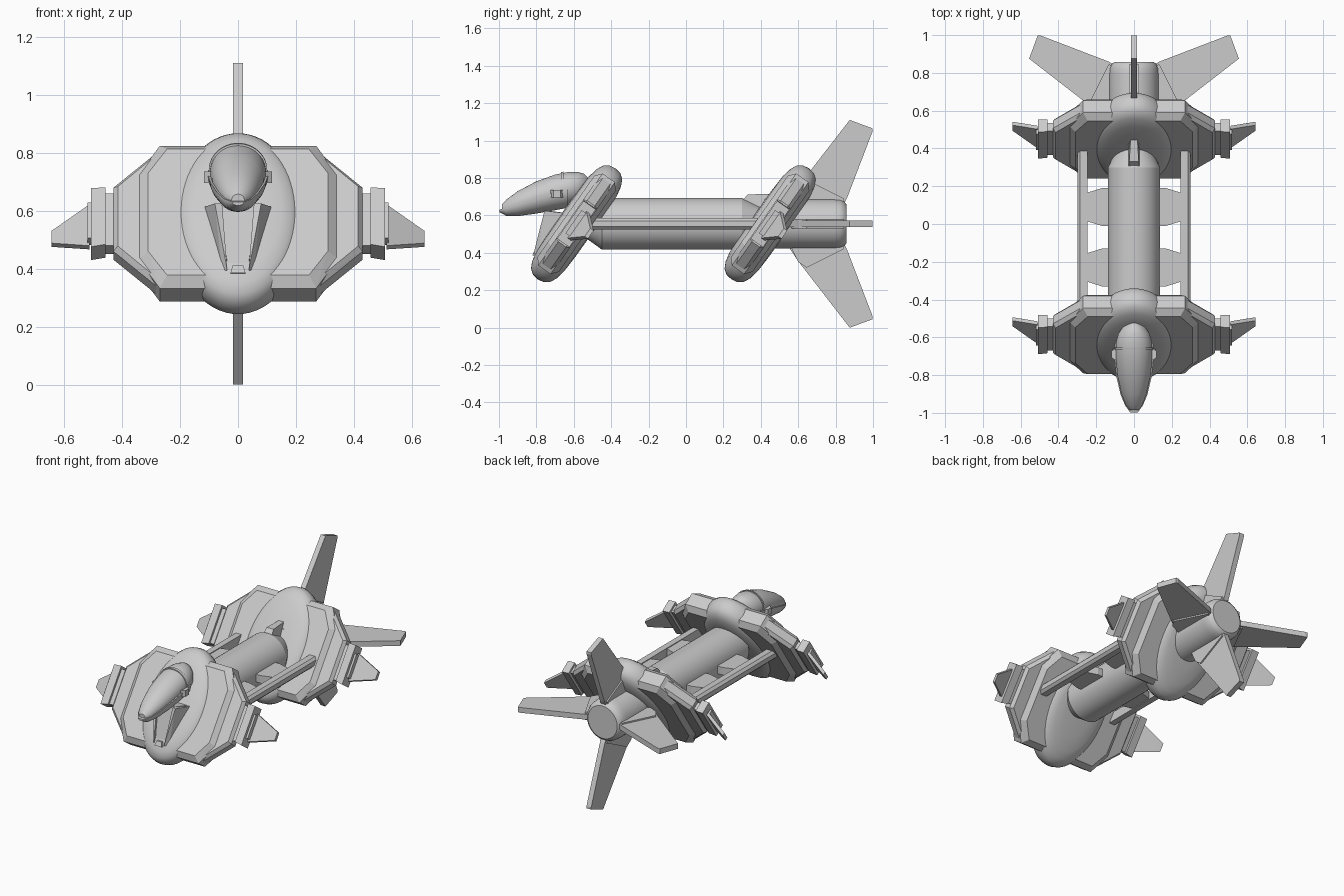
import bpy, bmesh
from math import sin, cos, pi, radians
from mathutils import Matrix, Vector

if "Cube" in bpy.data.objects:
    bpy.data.objects.remove(bpy.data.objects["Cube"])

CZ = 0.555          # height of the ship's axis


def make(name, bm, mat=None, smooth=None):
    if mat:
        bm.transform(mat)
    bmesh.ops.recalc_face_normals(bm, faces=bm.faces)
    me = bpy.data.meshes.new(name)
    bm.to_mesh(me)
    bm.free()
    ob = bpy.data.objects.new(name, me)
    bpy.context.collection.objects.link(ob)
    if smooth:
        bpy.ops.object.select_all(action='DESELECT')
        ob.select_set(True)
        bpy.context.view_layer.objects.active = ob
        bpy.ops.object.shade_smooth_by_angle(angle=radians(smooth))
    return ob


def hull(name, pts, mat=None):
    """Flat-faced convex solid around a few points."""
    bm = bmesh.new()
    for p in pts:
        bm.verts.new(p)
    bmesh.ops.convex_hull(bm, input=bm.verts)
    bmesh.ops.dissolve_limit(bm, angle_limit=0.01, verts=bm.verts, edges=bm.edges)
    return make(name, bm, mat)


def loft(name, rings, mat=None, n=48, a0=0.0, a1=2 * pi, smooth=35):
    """Skin elliptical sections (y, z, half width, half height) along y."""
    bm = bmesh.new()
    full = abs(a1 - a0 - 2 * pi) < 1e-6
    div = n if full else n - 1
    rows = []
    for y, z, rx, rz in rings:
        angs = [a0 + (a1 - a0) * i / div for i in range(n)]
        rows.append([bm.verts.new((rx * cos(a), y, z + rz * sin(a))) for a in angs])
    for r, s in zip(rows, rows[1:]):
        for i in range(n):
            j = (i + 1) % n
            bm.faces.new((r[i], r[j], s[j], s[i]))
    bm.faces.new(rows[0])
    bm.faces.new(rows[-1])
    return make(name, bm, mat, smooth)


def slab(name, outline, h, mat=None):
    """Outline in x/z, extruded to +-h along y."""
    return hull(name, [(x, s * h, z) for x, z in outline for s in (-1, 1)], mat)


def box(name, x0, x1, y0, y1, z0, z1, mat=None):
    return hull(name, [(x, y, z) for x in (x0, x1) for y in (y0, y1) for z in (z0, z1)], mat)


def hexa(x_end, x_mid, z_end, z_mid):
    return [(sx * x, sz * z) for x, z in ((x_end, z_end), (x_mid, z_mid))
            for sx in (-1, 1) for sz in (-1, 1)]


# Two tilted shield assemblies
for tag, cy in (("front", -0.585), ("rear", 0.45)):
    M = Matrix.Translation((0, cy, CZ)) @ Matrix.Rotation(radians(-35), 4, 'X')
    # smooth oval core
    half = [(0.097, 0.03), (0.096, 0.4), (0.091, 0.68), (0.08, 0.83),
            (0.062, 0.93), (0.035, 0.985), (0.0, 1.0)]
    prof = [(-y, k) for y, k in half] + [(y, k) for y, k in half[-2::-1]]
    loft(tag + "_shield_core", [(y, 0, 0.222 * k, 0.362 * k) for y, k in prof], M, 64)
    # thick chamfered plate
    pts = [(x, s * 0.04, z) for x, z in hexa(0.27, 0.345, 0.30, 0.177) for s in (-1, 1)]
    pts += [(x, s * 0.07, z) for x, z in hexa(0.245, 0.31, 0.265, 0.165) for s in (-1, 1)]
    hull(tag + "_shield_plate", pts, M)
    # thinner wide plate behind it
    pts = [(x, s * 0.025, z) for x, z in hexa(0.275, 0.43, 0.287, 0.134) for s in (-1, 1)]
    pts += [(x, s * 0.045, z) for x, z in hexa(0.27, 0.415, 0.27, 0.125) for s in (-1, 1)]
    hull(tag + "_shield_wide_plate", pts, M)
    for sx, side in ((-1, "left"), (1, "right")):
        n = tag + "_" + side
        # hinge neck, hinge block and bent-back winglet
        slab(n + "_hinge_neck", [(sx * x, z) for x in (0.42, 0.465) for z in (-0.11, 0.11)], 0.025, M)
        slab(n + "_hinge_block", [(sx * 0.457, -0.115), (sx * 0.457, 0.125),
                                  (sx * 0.507, -0.125), (sx * 0.507, 0.122)], 0.04, M)
        slab(n + "_winglet_root", [(sx * x, z) for x in (0.5, 0.52) for z in (-0.075, 0.075)], 0.02, M)
        hull(n + "_winglet", [(sx * x, y + t, z)
                              for x, y, zs in ((0.512, 0.015, (-0.09, 0.085)),
                                               (0.61, 0.068, (-0.045, 0.037)),
                                               (0.643, 0.085, (-0.03, 0.022)))
                              for z in zs for t in (-0.011, 0.011)], M)

# Fuselage: middle tube with tapered ends, rear engine tube
R = 0.1375
loft("fuselage", [(y, CZ, r, r) for y, r in
                  ((-0.53, 0.08), (-0.45, R), (0.30, R), (0.40, 0.09), (0.48, 0.09))], smooth=20)
loft("engine_tube", [(y, CZ, r, r) for y, r in
                     ((0.42, 0.132), (0.79, 0.132), (0.825, 0.129), (0.846, 0.12), (0.857, 0.105))])

# Dorsal wedge in front of the rear shield
hull("dorsal_wedge", [(s * w, y, z) for s in (-1, 1) for w, y, z in
                      ((0.033, 0.285, 0.66), (0.025, 0.33, 0.712), (0.018, 0.45, 0.715),
                       (0.033, 0.42, 0.60), (0.033, 0.30, 0.60))])

# Side rails with two struts each
for sx, side in ((-1, "left"), (1, "right")):
    hull(side + "_rail", [(sx * x, y, CZ + z) for y in (-0.55, 0.41) for x, z in
                          ((0.245, -0.03), (0.245, 0.03), (0.285, -0.03), (0.285, 0.03),
                           (0.30, -0.015), (0.30, 0.015))])
    for i, y in enumerate((0.09, -0.23)):
        hull(side + "_strut_%d" % (i + 1),
             [(sx * x, y + s * w, CZ + t) for s in (-1, 1) for t in (-0.025, 0.025)
              for x, w in ((0.11, 0.1), (0.17, 0.1), (0.25, 0.075))])

# Four tail fins around the engine tube
for i, name in enumerate(("top", "right", "bottom", "left")):
    M = Matrix.Translation((0, 0, CZ)) @ Matrix.Rotation(i * pi / 2, 4, 'Y')
    hull(name + "_tail_fin", [(s * 0.017, y, r) for s in (-1, 1) for y, r in
                              ((0.52, 0.08), (0.60, 0.2), (0.875, 0.555), (0.89, 0.55),
                               (0.998, 0.51), (0.998, 0.495), (0.86, 0.135), (0.83, 0.08))], M)
    hull(name + "_tail_fin_root", [(s * 0.026, y, r) for s in (-1, 1) for y, r in
                                   ((0.54, 0.08), (0.60, 0.205), (0.645, 0.235),
                                    (0.845, 0.135), (0.83, 0.08))], M)

# Nose pod: teardrop canopy, wider lower shell, collar band
nose = [(-0.985, 0.637, 0.022, 0.02), (-0.96, 0.645, 0.043, 0.04), (-0.9, 0.667, 0.066, 0.062),
        (-0.8, 0.701, 0.088, 0.081), (-0.7, 0.728, 0.097, 0.09), (-0.63, 0.742, 0.096, 0.09),
        (-0.58, 0.75, 0.083, 0.082), (-0.545, 0.757, 0.058, 0.066), (-0.52, 0.762, 0.025, 0.035)]
loft("nose_canopy", nose)
shell = [(-0.998, 0.63, 0.02, 0.012)] + [(y, z - 0.004, rx * 1.06 + 0.002, rz * 1.05 + 0.002)
                                        for y, z, rx, rz in nose[1:6]]
loft("nose_lower_shell", shell, n=25, a0=pi, a1=2 * pi)
loft("nose_collar", [(-0.668, 0.737, 0.101, 0.094), (-0.655, 0.74, 0.101, 0.094)])
for sx, side in ((-1, "left"), (1, "right")):
    hull(side + "_nose_pivot", [(sx * x, -0.69 + s * w, 0.715 + t) for s in (-1, 1)
                                for t in (-0.02, 0.02) for x, w in ((0.08, 0.045), (0.118, 0.018))])

# Chin wedge below the nose: centre body, side cheeks, lower tab
hull("chin_wedge", [(s * w, y, z) for s in (-1, 1) for w, y, z in
                    ((0.065, -0.735, 0.625), (0.033, -0.80, 0.39),
                     (0.11, -0.62, 0.61), (0.045, -0.75, 0.38))])
for sx, side in ((-1, "left"), (1, "right")):
    hull(side + "_chin_cheek", [(sx * w, y, z) for w, y, z in
                                ((0.08, -0.757, 0.625), (0.055, -0.75, 0.625), (0.037, -0.815, 0.395),
                                 (0.125, -0.63, 0.61), (0.055, -0.79, 0.39), (0.04, -0.76, 0.39))])
hull("chin_tab", [(s * w, y, z) for s in (-1, 1) for w, y, z in
                  ((0.018, -0.81, 0.412), (0.026, -0.822, 0.385), (0.026, -0.77, 0.38),
                   (0.018, -0.76, 0.41))])
